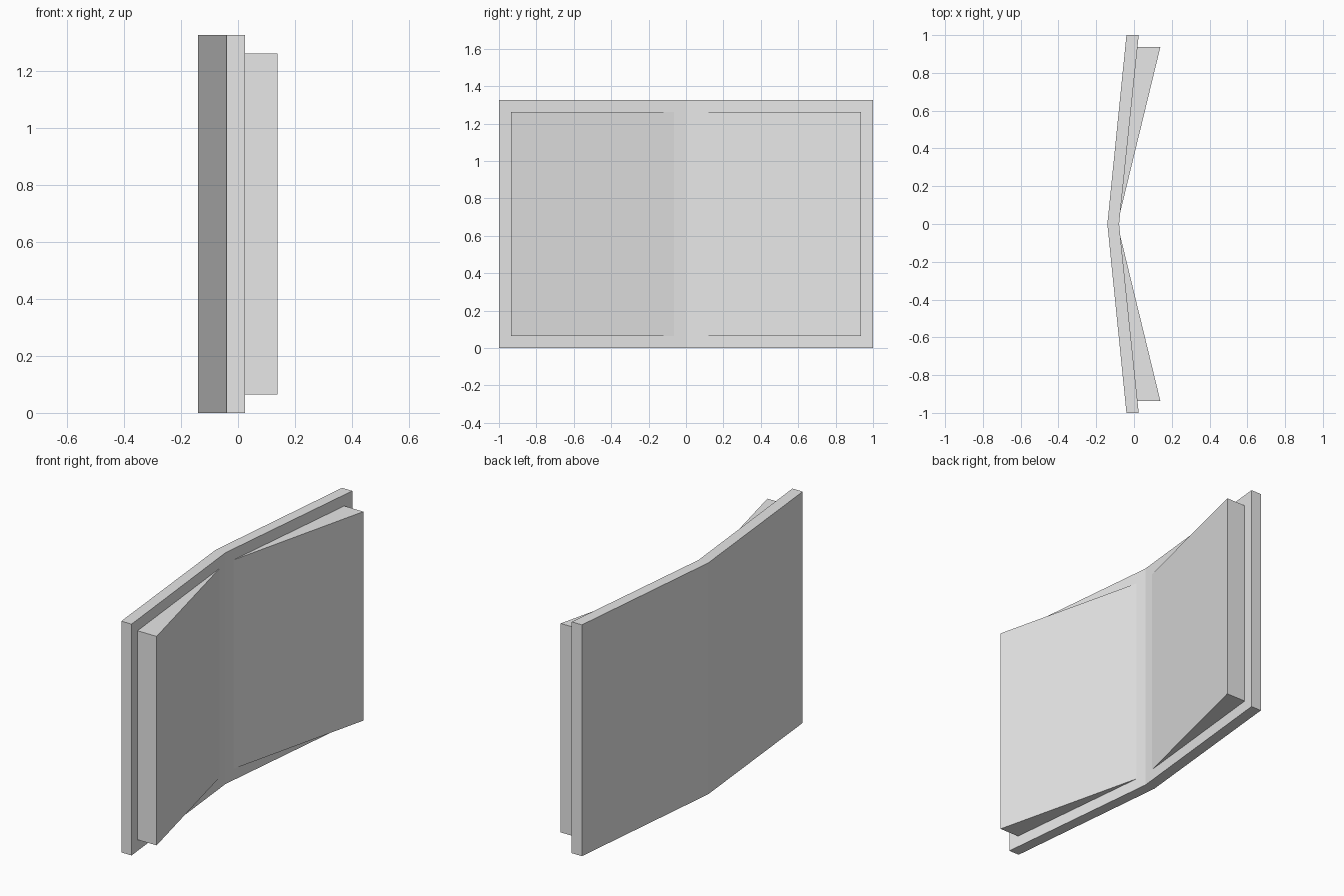
import bpy
import bmesh

if "Cube" in bpy.data.objects:
    bpy.data.objects.remove(bpy.data.objects["Cube"])

HEIGHT = 1.326
BORDER = 0.064      # cover margin around the pages
LIFT = 0.121        # page thickness at the outer edge

paper = bpy.data.materials.new("light_grey")
paper.diffuse_color = (0.8, 0.8, 0.8, 1.0)
paper.use_nodes = True
paper.node_tree.nodes["Principled BSDF"].inputs["Base Color"].default_value = paper.diffuse_color

bm = bmesh.new()

# Cover: bent slab, outline seen from above, extruded upwards
outer = [(-0.04, -1), (-0.141, 0), (-0.04, 1)]
inner = [(0.025, 1), (-0.079, 0), (0.025, -1)]
rings = [[bm.verts.new((x, y, z)) for x, y in outer + inner] for z in (0, HEIGHT)]
for low_high in rings:
    o1, o2, o3, i1, i2, i3 = low_high
    bm.faces.new((o1, o2, i2, i3))
    bm.faces.new((o2, o3, i1, i2))
walls = []
for k in range(6):
    n = (k + 1) % 6
    walls.append(bm.faces.new((rings[0][k], rings[0][n], rings[1][n], rings[1][k])))
bmesh.ops.recalc_face_normals(bm, faces=bm.faces[:])

# Pages: inset both inner faces and raise their outer edges into wedges
leaves = [walls[3], walls[4]]
bmesh.ops.inset_individual(bm, faces=leaves, thickness=BORDER, use_even_offset=True)
raised = bmesh.ops.extrude_discrete_faces(bm, faces=leaves)["faces"]
for face in raised:
    for v in face.verts:
        if abs(v.co.y) > 0.5:
            v.co.x += LIFT
bmesh.ops.remove_doubles(bm, verts=bm.verts[:], dist=0.0005)
bmesh.ops.recalc_face_normals(bm, faces=bm.faces[:])

mesh = bpy.data.meshes.new("open_book")
bm.to_mesh(mesh)
bm.free()
mesh.materials.append(paper)
book = bpy.data.objects.new("open_book", mesh)
bpy.context.collection.objects.link(book)
